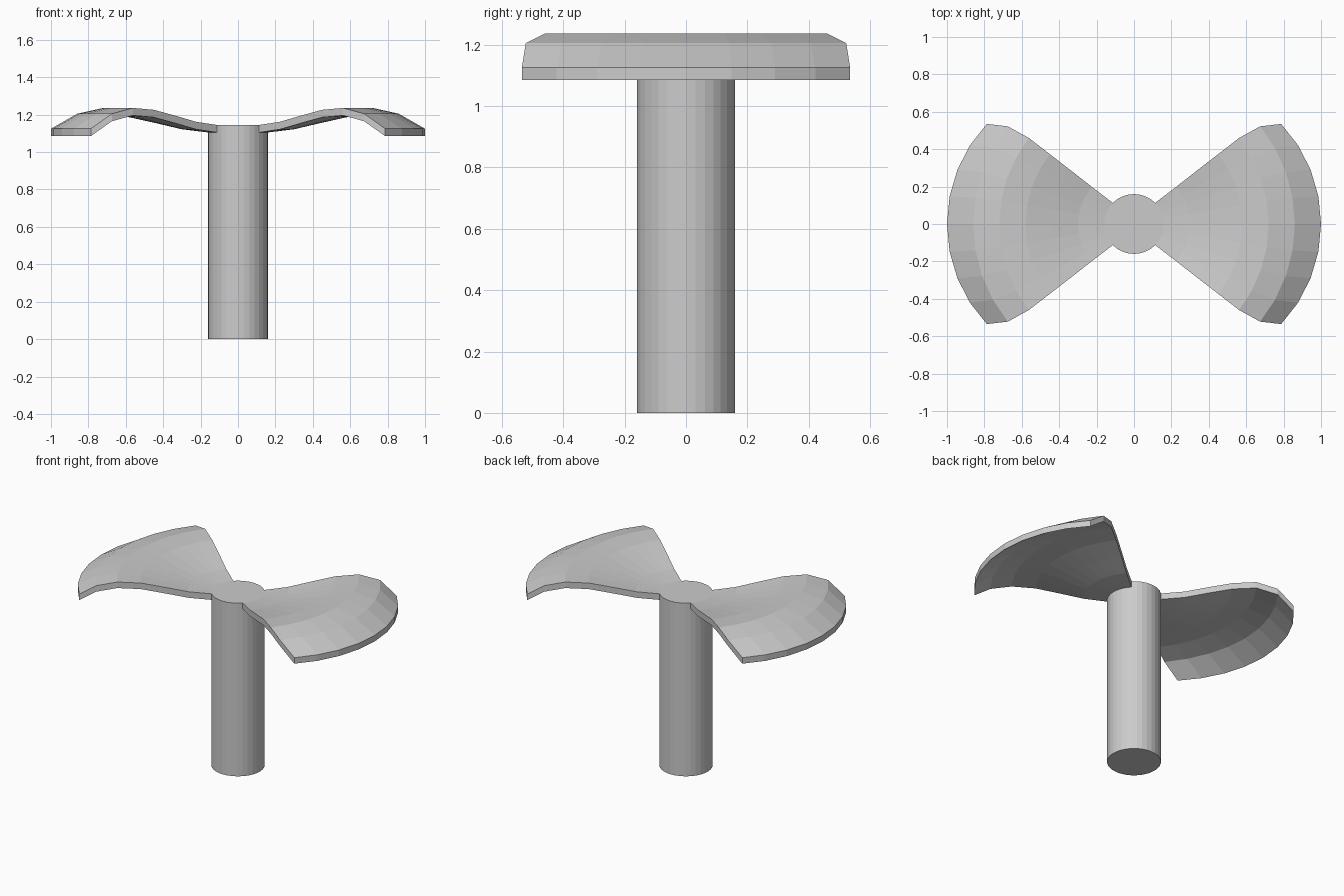
import bpy, bmesh, math

if "Cube" in bpy.data.objects:
    bpy.data.objects.remove(bpy.data.objects["Cube"])

# Stem
bpy.ops.mesh.primitive_cylinder_add(vertices=32, radius=0.16, depth=1.145,
                                    location=(0, 0, 0.5725))
bpy.context.object.name = "stem"

# Blade stations from root to tip: edge y and top height
EDGE_Y = [0.112, 0.198, 0.286, 0.373, 0.46, 0.522, 0.535]
TOP_Z = [1.145, 1.162, 1.195, 1.226, 1.236, 1.205, 1.125]
THICK = 0.04
STEPS = 8


def blade(name, side):
    bm = bmesh.new()
    rings = []
    for k, (ey, z) in enumerate(zip(EDGE_Y, TOP_Z)):
        mid_r = 0.16 + 0.14 * k
        ex = 0.112 + 0.1125 * k
        edge_r, edge_a = math.hypot(ex, ey), math.atan2(ey, ex)
        ring = []
        for i in range(STEPS + 1):
            t = 2 * i / STEPS - 1
            r = mid_r + (edge_r - mid_r) * t * t
            a = edge_a * t
            ring.append(bm.verts.new((side * r * math.cos(a), r * math.sin(a), z)))
        rings.append(ring)
    for a, b in zip(rings, rings[1:]):
        for i in range(STEPS):
            bm.faces.new((a[i], b[i], b[i + 1], a[i + 1]))
    # Thicken straight down
    top = bm.faces[:]
    dup = bmesh.ops.duplicate(bm, geom=bm.verts[:] + bm.edges[:] + top)
    low = [g for g in dup["geom"] if isinstance(g, bmesh.types.BMVert)]
    bmesh.ops.translate(bm, verts=low, vec=(0, 0, -THICK))
    rim = [e for e in bm.edges if e.is_boundary]
    vmap = dup["vert_map"]
    low_set = set(low)
    for e in rim:
        v, w = e.verts
        if v not in low_set:
            bm.faces.new((v, w, vmap[w], vmap[v]))
    bmesh.ops.recalc_face_normals(bm, faces=bm.faces[:])
    mesh = bpy.data.meshes.new(name)
    bm.to_mesh(mesh)
    bm.free()
    bpy.context.collection.objects.link(bpy.data.objects.new(name, mesh))


# Two mirrored blades
blade("right_blade", 1)
blade("left_blade", -1)
